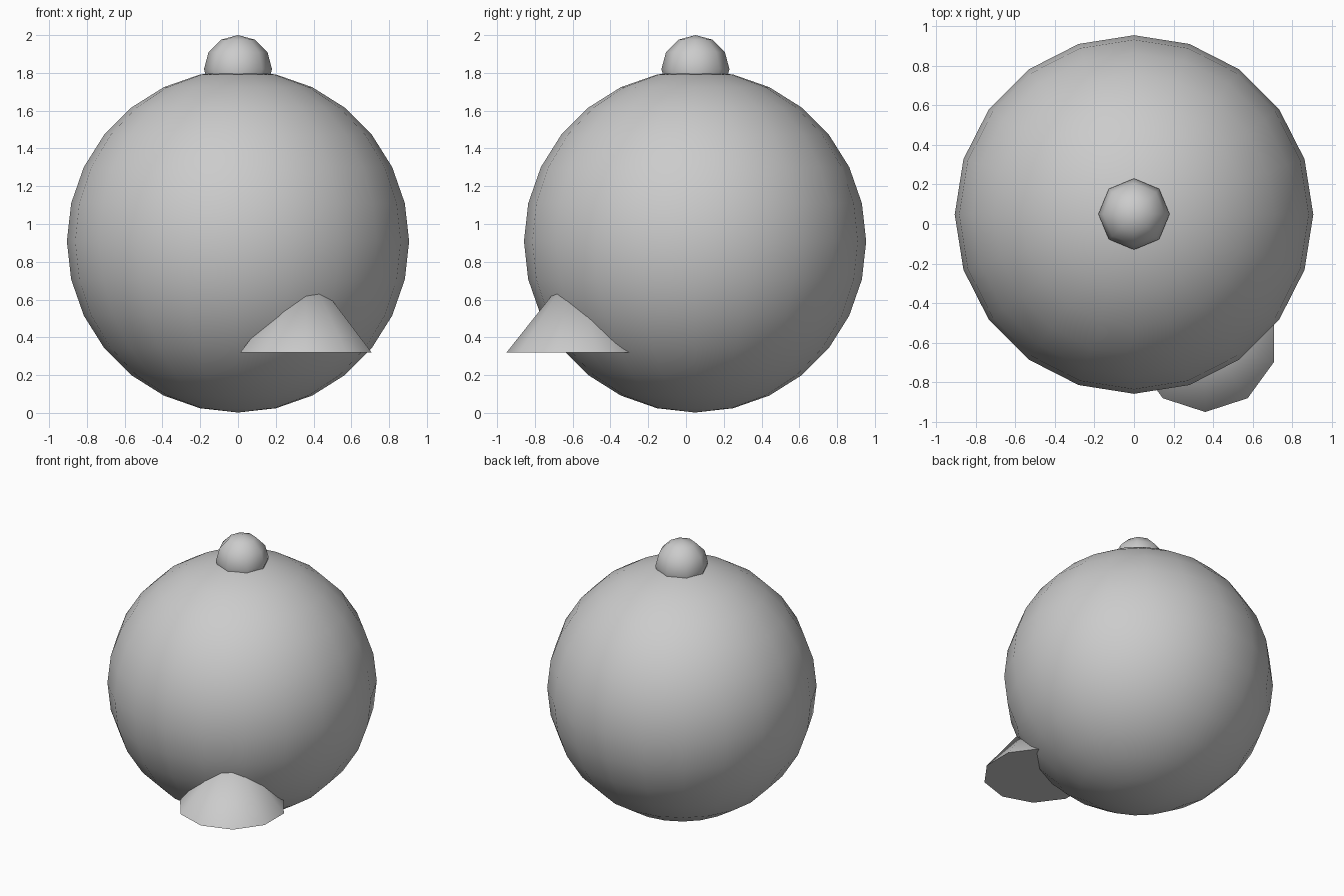
import bpy
from math import radians

if "Cube" in bpy.data.objects:
    bpy.data.objects.remove(bpy.data.objects["Cube"])


def finish(name, angle):
    obj = bpy.context.object
    obj.name = name
    bpy.ops.object.shade_smooth_by_angle(angle=radians(angle))
    return obj


def ball(name, segments, rings, radius, location):
    bpy.ops.mesh.primitive_uv_sphere_add(
        segments=segments, ring_count=rings, radius=radius, location=location)
    return finish(name, 60)


# Large round body
ball("body", 20, 14, 0.906, (0, 0.048, 0.908))

# Small knob half sunk into the top
ball("top_knob", 8, 6, 0.18, (0, 0.05, 1.82))

# Cone poking out low on the front right, with a closed flat base
base_z, height = 0.32, 0.46
bpy.ops.mesh.primitive_cone_add(
    vertices=10, radius1=0.365, radius2=0, depth=height,
    location=(0.36, -0.585, base_z + height / 2))
finish("side_cone", 40)
